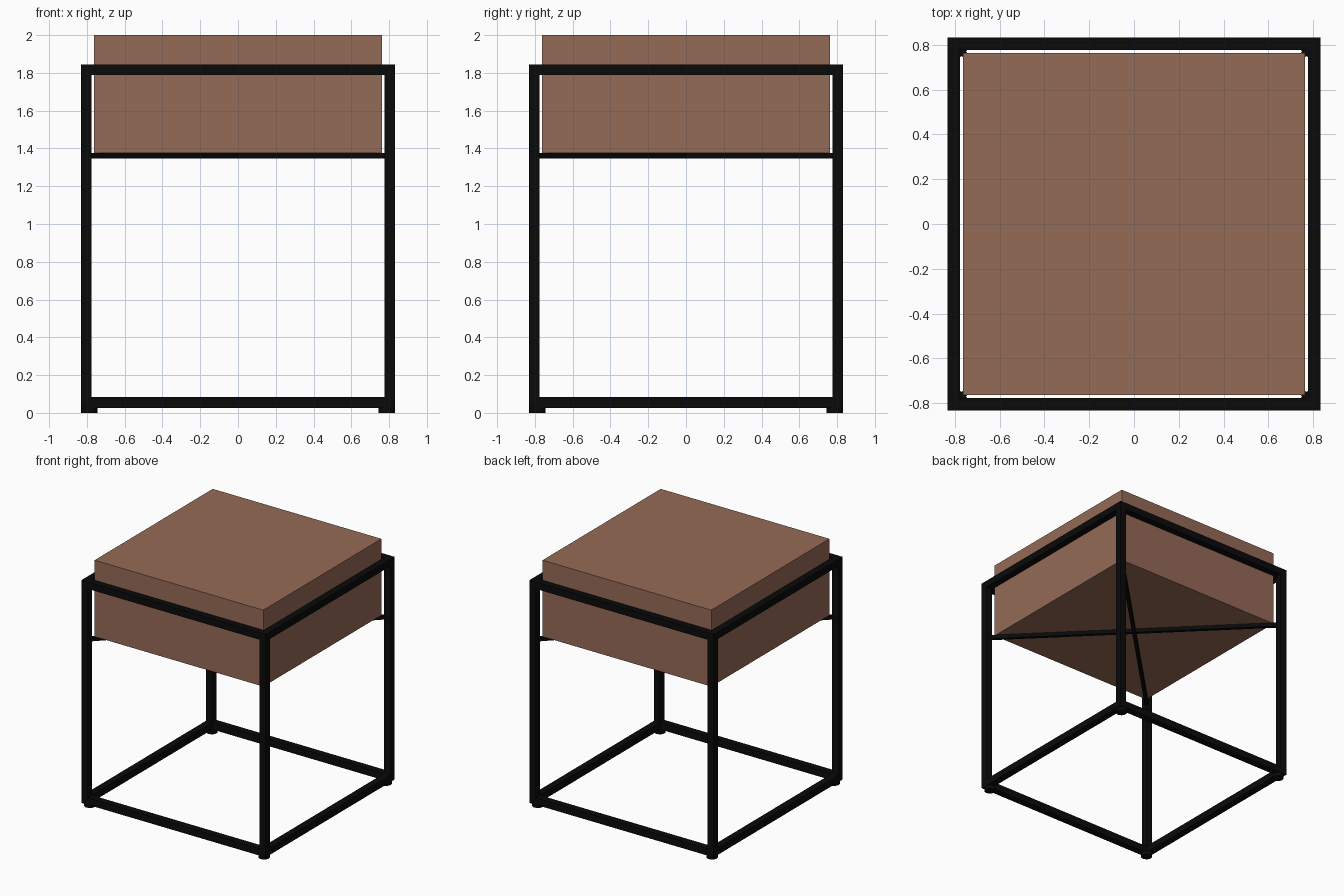
import bpy
import math

cube = bpy.data.objects.get("Cube")
if cube:
    bpy.data.objects.remove(cube, do_unlink=True)


def make_material(name, colour):
    mat = bpy.data.materials.new(name)
    mat.use_nodes = True
    mat.diffuse_color = (*colour, 1)
    mat.node_tree.nodes["Principled BSDF"].inputs["Base Color"].default_value = (*colour, 1)
    return mat


brown = make_material("warm brown", (0.30, 0.145, 0.094))
black = make_material("matte black", (0.003, 0.003, 0.003))


def finish(name, mat):
    obj = bpy.context.object
    obj.name = name
    obj.data.materials.append(mat)
    return obj


def box(name, centre, size, mat, turn=0):
    bpy.ops.mesh.primitive_cube_add(size=1, location=centre, rotation=(0, 0, turn))
    obj = bpy.context.object
    obj.scale = size
    bpy.ops.object.transform_apply(location=False, rotation=False, scale=True)
    return finish(name, mat)


OUTER = 0.832                 # half width of the frame
TUBE = 0.056                  # square tube thickness
MID = OUTER - TUBE / 2        # tube centre line
INNER = OUTER - TUBE
BASE, TOP = 0.027, 1.845

# Planter body
box("planter_box", (0, 0, 1.688), (1.524, 1.524, 0.624), brown)

# Legs and round feet
for side, sx in (("left", 1), ("right", -1)):
    for end, sy in (("front", -1), ("back", 1)):
        box(f"{end}_{side}_leg", (sx * MID, sy * MID, (BASE + TOP) / 2),
            (TUBE, TUBE, TOP - BASE), black)
        bpy.ops.mesh.primitive_cylinder_add(
            vertices=24, radius=0.043, depth=BASE,
            location=(sx * 0.787, sy * 0.787, BASE / 2))
        finish(f"{end}_{side}_foot", black)
        bpy.ops.object.shade_smooth_by_angle()

# Top and bottom rails between the legs
for level, z in (("bottom", BASE + TUBE / 2), ("top", TOP - TUBE / 2)):
    for s, end, side in ((-1, "front", "right"), (1, "back", "left")):
        box(f"{level}_{end}_rail", (0, s * MID, z), (2 * INNER, TUBE, TUBE), black)
        box(f"{level}_{side}_rail", (s * MID, 0, z), (TUBE, 2 * INNER, TUBE), black)

# Diagonal supports beneath the planter
for i, turn in enumerate((math.pi / 4, -math.pi / 4)):
    box(f"cross_support_{i + 1}", (0, 0, 1.361),
        (2 * math.sqrt(2) * (INNER + 0.01), 0.028, 0.03), black, turn)
